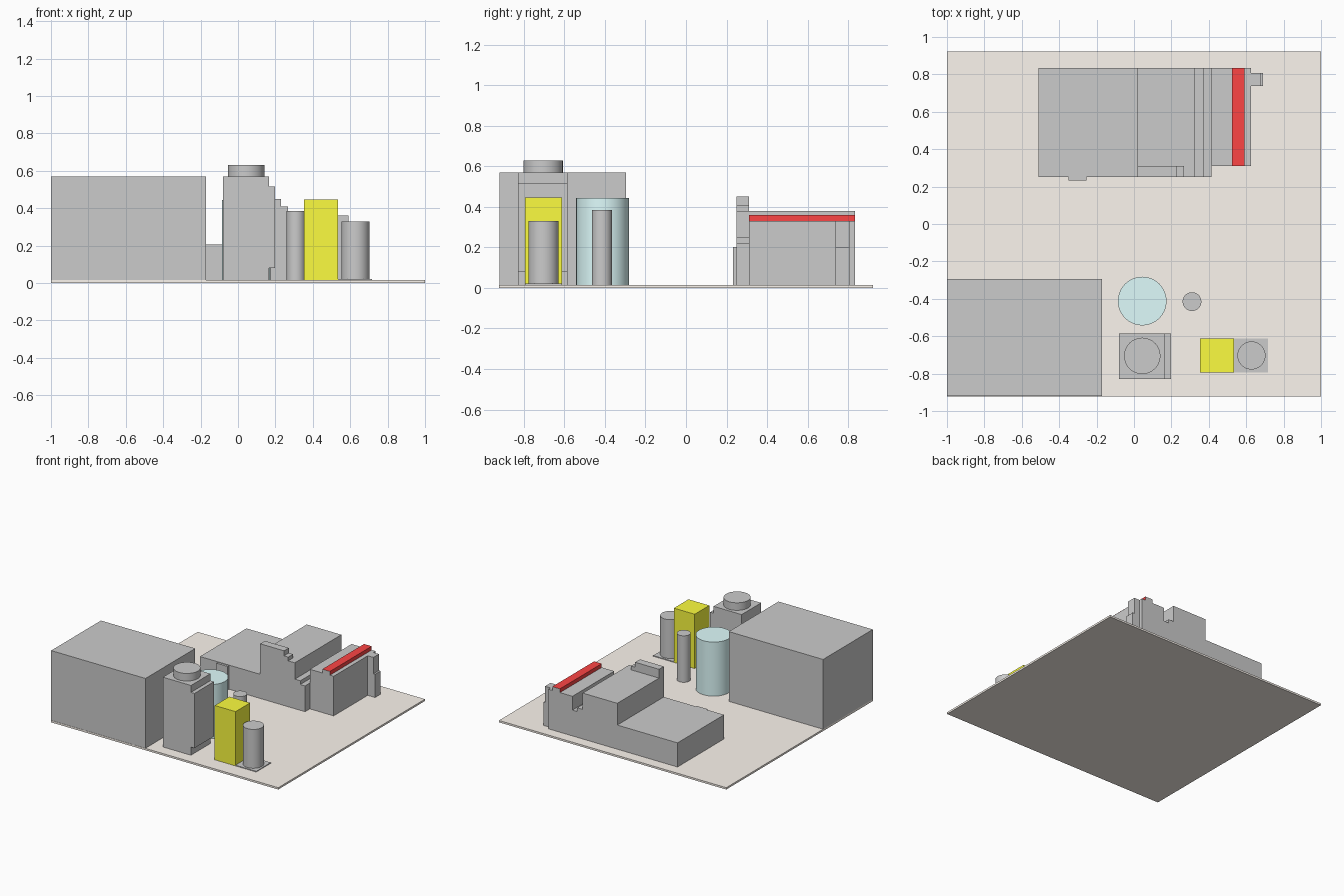
import bpy, bmesh

if "Cube" in bpy.data.objects:
    bpy.data.objects.remove(bpy.data.objects["Cube"])

FLOOR = 0.015


def material(name, rgb):
    m = bpy.data.materials.new(name)
    m.diffuse_color = (*rgb, 1)
    m.use_nodes = True
    m.node_tree.nodes["Principled BSDF"].inputs["Base Color"].default_value = m.diffuse_color
    return m


SAND = material("sand", (0.98, 0.92, 0.86))
DARK = material("dark_grey", (0.56, 0.56, 0.56))
YELLOW = material("yellow", (0.98, 0.98, 0.05))
TEAL = material("pale_teal", (0.74, 0.98, 0.98))
RED = material("red", (0.98, 0.06, 0.06))


def finish(bm, name, mat=None):
    bmesh.ops.recalc_face_normals(bm, faces=bm.faces)
    mesh = bpy.data.meshes.new(name)
    bm.to_mesh(mesh)
    bm.free()
    obj = bpy.data.objects.new(name, mesh)
    bpy.context.collection.objects.link(obj)
    if mat:
        mesh.materials.append(mat)
    return obj


def extrude_profile(name, pts, y0, y1, mat=None):
    """Extrude an (x, z) outline from y0 to y1."""
    bm = bmesh.new()
    face = bm.faces.new([bm.verts.new((x, y0, z)) for x, z in pts])
    new = bmesh.ops.extrude_face_region(bm, geom=[face])["geom"]
    bmesh.ops.translate(bm, vec=(0, y1 - y0, 0),
                        verts=[v for v in new if isinstance(v, bmesh.types.BMVert)])
    return finish(bm, name, mat)


def box(name, x0, x1, y0, y1, z0, z1, mat=None):
    return extrude_profile(name, [(x0, z0), (x1, z0), (x1, z1), (x0, z1)], y0, y1, mat)


def cylinder(name, x, y, r, z0, z1, mat=None):
    bpy.ops.mesh.primitive_cylinder_add(vertices=64, radius=r, depth=z1 - z0,
                                        location=(x, y, (z0 + z1) / 2))
    obj = bpy.context.object
    obj.name = name
    if mat:
        obj.data.materials.append(mat)
    bpy.ops.object.shade_smooth_by_angle()
    return obj


# Ground slab and large hall
box("ground_slab", -1, 1, -0.922, 0.922, 0, FLOOR, SAND)
box("large_hall", -1, -0.17, -0.92, -0.295, FLOOR, 0.57)

# Tower with an overhanging side bay and round cap
extrude_profile("tower", [(-0.08, FLOOR), (0.167, FLOOR), (0.167, 0.08), (0.198, 0.08),
                          (0.198, 0.515), (0.167, 0.515), (0.167, 0.57), (-0.08, 0.57)],
                -0.83, -0.585)
cylinder("tower_cap", 0.044, -0.705, 0.097, 0.57, 0.63, DARK)

# Silos, yellow block and dark tank on its pad
cylinder("teal_silo", 0.044, -0.412, 0.13, FLOOR, 0.445, TEAL)
cylinder("slim_silo", 0.31, -0.415, 0.05, FLOOR, 0.385)
box("yellow_block", 0.352, 0.535, -0.795, -0.612, FLOOR, 0.447, YELLOW)
box("tank_pad", 0.535, 0.717, -0.795, -0.612, FLOOR, 0.021, DARK)
cylinder("dark_tank", 0.628, -0.703, 0.075, 0.021, 0.33, DARK)

# Rear building: low wing, middle hall, stepped valley
extrude_profile("rear_building", [(-0.51, FLOOR), (0.415, FLOOR), (0.415, 0.22), (0.373, 0.22),
                                  (0.373, 0.25), (0.325, 0.25), (0.325, 0.38), (0.02, 0.38),
                                  (0.02, 0.207), (-0.51, 0.207)], 0.25, 0.835)
extrude_profile("stepped_gable", [(0.02, 0.38), (0.267, 0.38), (0.267, 0.41), (0.23, 0.41),
                                  (0.23, 0.45), (0.02, 0.45)], 0.25, 0.31)
box("wing_porch", -0.35, -0.255, 0.232, 0.25, FLOOR, 0.203)

# East block with chimney on the outer wall
box("east_block", 0.415, 0.625, 0.31, 0.835, FLOOR, 0.33)
box("chimney_base", 0.625, 0.69, 0.738, 0.808, FLOOR, 0.2)
box("chimney_shaft", 0.625, 0.675, 0.738, 0.808, 0.2, 0.33)

# Roof ridge: red on top and sides, grey end faces
ridge = box("red_roof_ridge", 0.525, 0.592, 0.31, 0.835, 0.33, 0.36, RED)
ridge.data.materials.append(None)
for p in ridge.data.polygons:
    if abs(p.normal.y) > 0.9:
        p.material_index = 1
